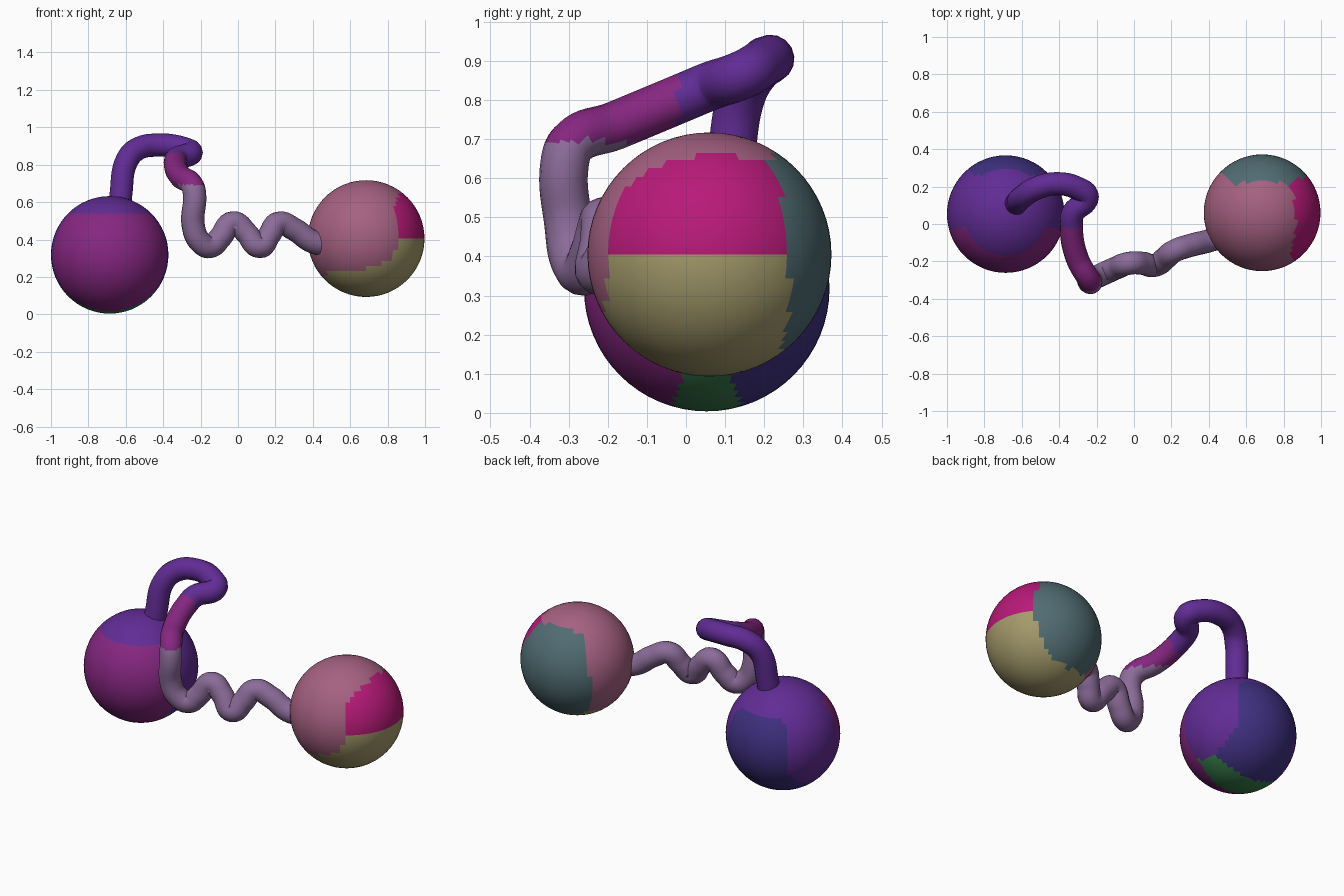
import bpy
from mathutils import Vector

if "Cube" in bpy.data.objects:
    bpy.data.objects.remove(bpy.data.objects["Cube"])


def material(name, color):
    m = bpy.data.materials.new(name)
    m.diffuse_color = (*color, 1)
    m.use_nodes = True
    m.node_tree.nodes["Principled BSDF"].inputs["Base Color"].default_value = m.diffuse_color
    return m


magenta = material("magenta", (0.48, 0.01, 0.19))
rose = material("rose", (0.38, 0.12, 0.22))
khaki = material("khaki", (0.38, 0.33, 0.15))
teal = material("teal", (0.08, 0.15, 0.17))
green = material("green", (0.04, 0.2, 0.07))
plum = material("plum", (0.24, 0.02, 0.22))
violet = material("violet", (0.12, 0.025, 0.3))
indigo = material("indigo", (0.05, 0.03, 0.22))
lilac = material("lilac", (0.26, 0.15, 0.32))


def ball(name, center, radius, patches):
    """Smooth sphere; each face takes the patch colour nearest its direction."""
    bpy.ops.mesh.primitive_uv_sphere_add(segments=64, ring_count=32, radius=radius, location=center)
    ob = bpy.context.object
    ob.name = name
    for _, m in patches:
        ob.data.materials.append(m)
    dirs = [Vector(d).normalized() for d, _ in patches]
    for p in ob.data.polygons:
        n = p.center.normalized()
        p.material_index = max(range(len(dirs)), key=lambda i: n.dot(dirs[i]))
    bpy.ops.object.shade_smooth()
    return ob


# Two balls
ball("left_ball", (-0.686, 0.053, 0.318), 0.314,
     [((0, -1, -0.1), plum), ((0.7, -0.7, 0), plum), ((-0.7, -0.7, 0), plum),
      ((0, 0.1, 1), violet), ((1, 0.2, 0), violet), ((-1, 0.2, 0), violet),
      ((0, 1, 0), indigo), ((0, 0.5, -0.75), indigo),
      ((0, -0.5, -0.75), plum), ((0, 0, -1), green)])
ball("right_ball", (0.685, 0.06, 0.405), 0.312,
     [((-0.2, -1, 0.1), rose), ((-1, -0.1, 0.2), rose), ((0, -0.3, 1), rose),
      ((1, -0.2, 0.3), magenta), ((1, -0.2, -0.4), khaki),
      ((0.2, -0.4, -1), khaki), ((0, 1, 0.1), teal)])

# Bent connecting tube
path = [(-0.635, 0.10, 0.50), (-0.625, 0.115, 0.65), (-0.595, 0.145, 0.82),
        (-0.535, 0.185, 0.885), (-0.425, 0.215, 0.905), (-0.30, 0.19, 0.89),
        (-0.25, 0.145, 0.865), (-0.325, 0.06, 0.835), (-0.335, 0, 0.81),
        (-0.305, -0.18, 0.735), (-0.245, -0.29, 0.69), (-0.232, -0.31, 0.64),
        (-0.24, -0.30, 0.48), (-0.205, -0.285, 0.39), (-0.15, -0.26, 0.362),
        (-0.095, -0.235, 0.41), (-0.025, -0.21, 0.49), (0.045, -0.21, 0.435),
        (0.115, -0.22, 0.362), (0.165, -0.185, 0.42), (0.215, -0.145, 0.487),
        (0.30, -0.115, 0.455), (0.40, -0.09, 0.388), (0.52, -0.05, 0.37)]
curve = bpy.data.curves.new("connecting_tube", "CURVE")
curve.dimensions = "3D"
curve.bevel_depth = 0.062
curve.bevel_resolution = 6
curve.resolution_u = 8
curve.use_fill_caps = True
spline = curve.splines.new("BEZIER")
spline.bezier_points.add(len(path) - 1)
for bp, co in zip(spline.bezier_points, path):
    bp.co = co
    bp.handle_left_type = bp.handle_right_type = "AUTO"
tube = bpy.data.objects.new("connecting_tube", curve)
bpy.context.collection.objects.link(tube)
bpy.ops.object.select_all(action="DESELECT")
tube.select_set(True)
bpy.context.view_layer.objects.active = tube
bpy.ops.object.convert(target="MESH")
tube = bpy.context.object

# Tube colours change along its length
tube.data.materials.clear()
for m in (violet, plum, lilac):
    tube.data.materials.append(m)
for p in tube.data.polygons:
    c = p.center
    if c.x > -0.4 and c.y < -0.02 and c.z > 0.695:
        p.material_index = 1
    elif c.x > -0.4 and c.z < 0.7:
        p.material_index = 2
    else:
        p.material_index = 0
bpy.ops.object.shade_smooth()
